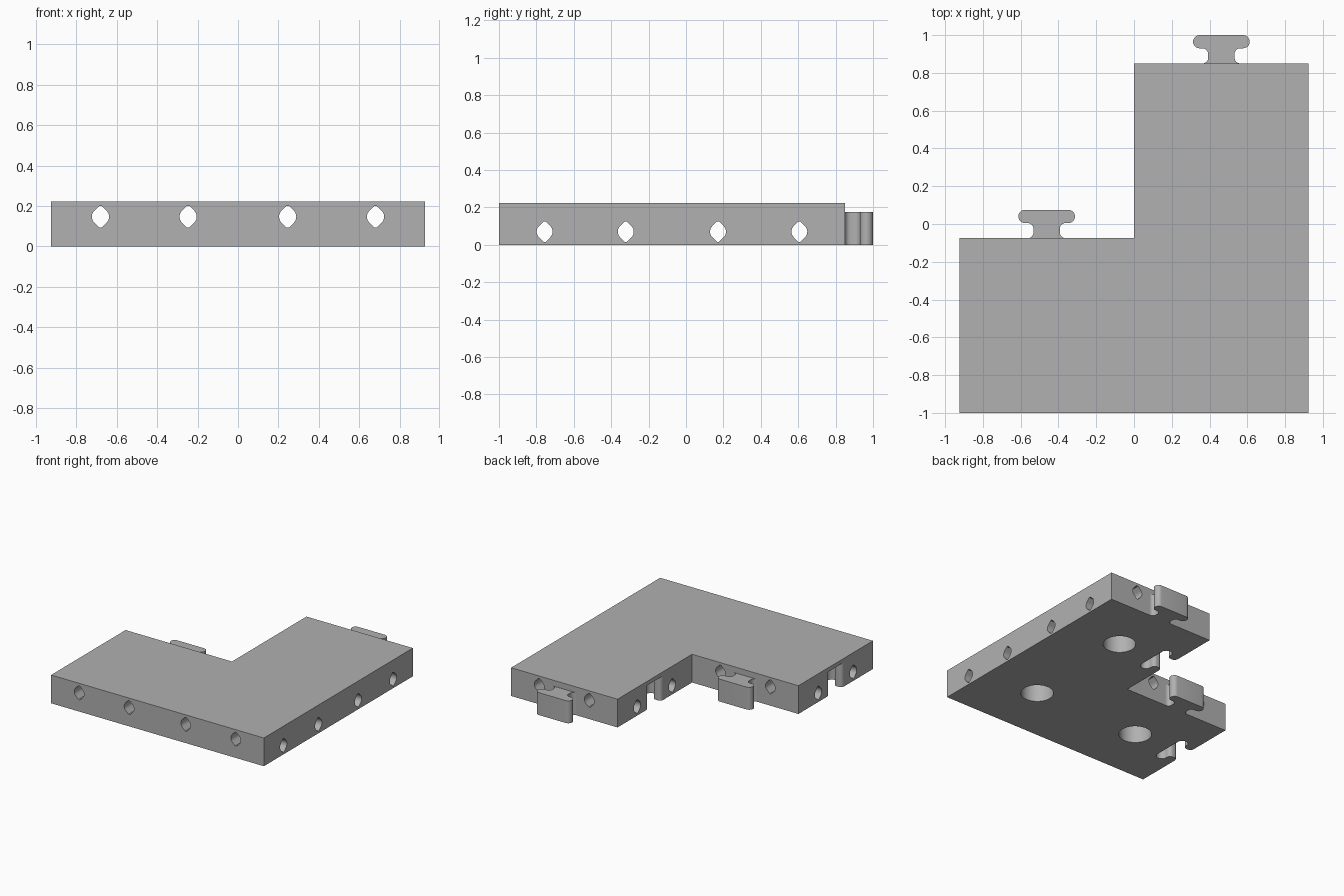
import bpy, bmesh
from math import sin, cos, pi, radians
from mathutils import Matrix, Vector

default = bpy.data.objects.get("Cube")
if default:
    bpy.data.objects.remove(default, do_unlink=True)

SIDE, FRONT = 0.925, -1.0
TOP = 0.222
INNER, BACK = FRONT + SIDE, FRONT + 2 * SIDE
MID = SIDE / 2
HOLES = (-0.681, -0.247, 0.246, 0.681)

grey = bpy.data.materials.new("plastic grey")
grey.use_nodes = True
colour = (0.44, 0.44, 0.44, 1)
grey.diffuse_color = colour
grey.node_tree.nodes["Principled BSDF"].inputs["Base Color"].default_value = colour


def arc(cx, cy, r, start, end, steps=8):
    angles = [radians(start + (end - start) * i / steps) for i in range(steps + 1)]
    return [(cx + r * cos(a), cy + r * sin(a)) for a in angles]


def prism(name, points, depth, matrix=Matrix()):
    """Extrude a flat outline along its local z, then place it."""
    bm = bmesh.new()
    face = bm.faces.new([bm.verts.new((x, y, 0)) for x, y in points])
    moved = bmesh.ops.extrude_face_region(bm, geom=[face])["geom"]
    bmesh.ops.translate(bm, vec=(0, 0, depth),
                        verts=[v for v in moved if isinstance(v, bmesh.types.BMVert)])
    bmesh.ops.transform(bm, matrix=matrix, verts=bm.verts)
    bmesh.ops.recalc_face_normals(bm, faces=bm.faces)
    mesh = bpy.data.meshes.new(name)
    bm.to_mesh(mesh)
    bm.free()
    mesh.materials.append(grey)
    obj = bpy.data.objects.new(name, mesh)
    bpy.context.collection.objects.link(obj)
    return obj


def smooth(obj):
    bpy.ops.object.select_all(action="DESELECT")
    obj.select_set(True)
    bpy.context.view_layer.objects.active = obj
    bpy.ops.object.shade_smooth_by_angle(angle=radians(35))


def key_outline(gap=0.0, root=0.0):
    """T-shaped locking key pointing along +y, with a flared root."""
    neck, wide, tall = 0.07 + gap, 0.15 + gap, 0.15 + gap
    under, fillet = 0.08 - gap, 0.03
    round_r = (tall - under) / 2
    half = [(neck + fillet, -root)] if root else []
    half += arc(neck + fillet, fillet, fillet, 270, 180)
    half += arc(neck + fillet, under - fillet, fillet, 180, 90)
    half += arc(wide - round_r, under + round_r, round_r, -90, 90, 12)
    return half + [(-x, y) for x, y in reversed(half)]


# L-shaped plate
plate = prism("plate", [(-SIDE, FRONT), (SIDE, FRONT), (SIDE, BACK),
                        (0, BACK), (0, INNER), (-SIDE, INNER)], TOP)

# Pin holes: round flanks with blunt points above and below
R, TIP = 0.0425, 0.054
flat = R * 2 ** 0.5 - TIP
right = [(flat, -TIP)] + arc(0, 0, R, -45, 45, 10) + [(flat, TIP)]
pin = right + [(-x, y) for x, y in reversed(right)]
along_y = Matrix(((1, 0, 0, 0), (0, 0, 1, 0), (0, 1, 0, 0), (0, 0, 0, 1)))
along_x = Matrix(((0, 0, 1, 0), (1, 0, 0, 0), (0, 1, 0, 0), (0, 0, 0, 1)))
cutters = []
for h in HOLES:
    cutters.append(prism("pin_cutter", pin, 2.4,
                         Matrix.Translation((h, -1.2, 0.147)) @ along_y))
    cutters.append(prism("pin_cutter", pin, 2.4,
                         Matrix.Translation((-1.2, h + INNER, 0.07)) @ along_x))

# Round pockets beneath each square
for x, y in ((-MID, INNER - MID), (MID, INNER - MID), (MID, INNER + MID)):
    cutters.append(prism("pocket_cutter", arc(0, 0, 0.118, 0, 352.5, 47), 0.195,
                         Matrix.Translation((x, y, -0.02))))

# Key sockets in the two right-hand edges, open below
for x, y in ((-SIDE, INNER - MID), (0, INNER + MID)):
    place = Matrix.Translation((x, y, -0.02)) @ Matrix.Rotation(-pi / 2, 4, "Z")
    cutters.append(prism("socket_cutter", key_outline(0.006, 0.03), 0.21, place))

bpy.context.view_layer.objects.active = plate
for cutter in cutters:
    mod = plate.modifiers.new("cut", "BOOLEAN")
    mod.operation, mod.solver, mod.object = "DIFFERENCE", "EXACT", cutter
    bpy.ops.object.modifier_apply(modifier=mod.name)
    bpy.data.objects.remove(cutter, do_unlink=True)
smooth(plate)

# Locking keys on the two back edges
for name, x, y in (("right_key", -MID, INNER), ("left_key", MID, BACK)):
    smooth(prism(name, key_outline(), 0.176, Matrix.Translation((x, y, 0))))
